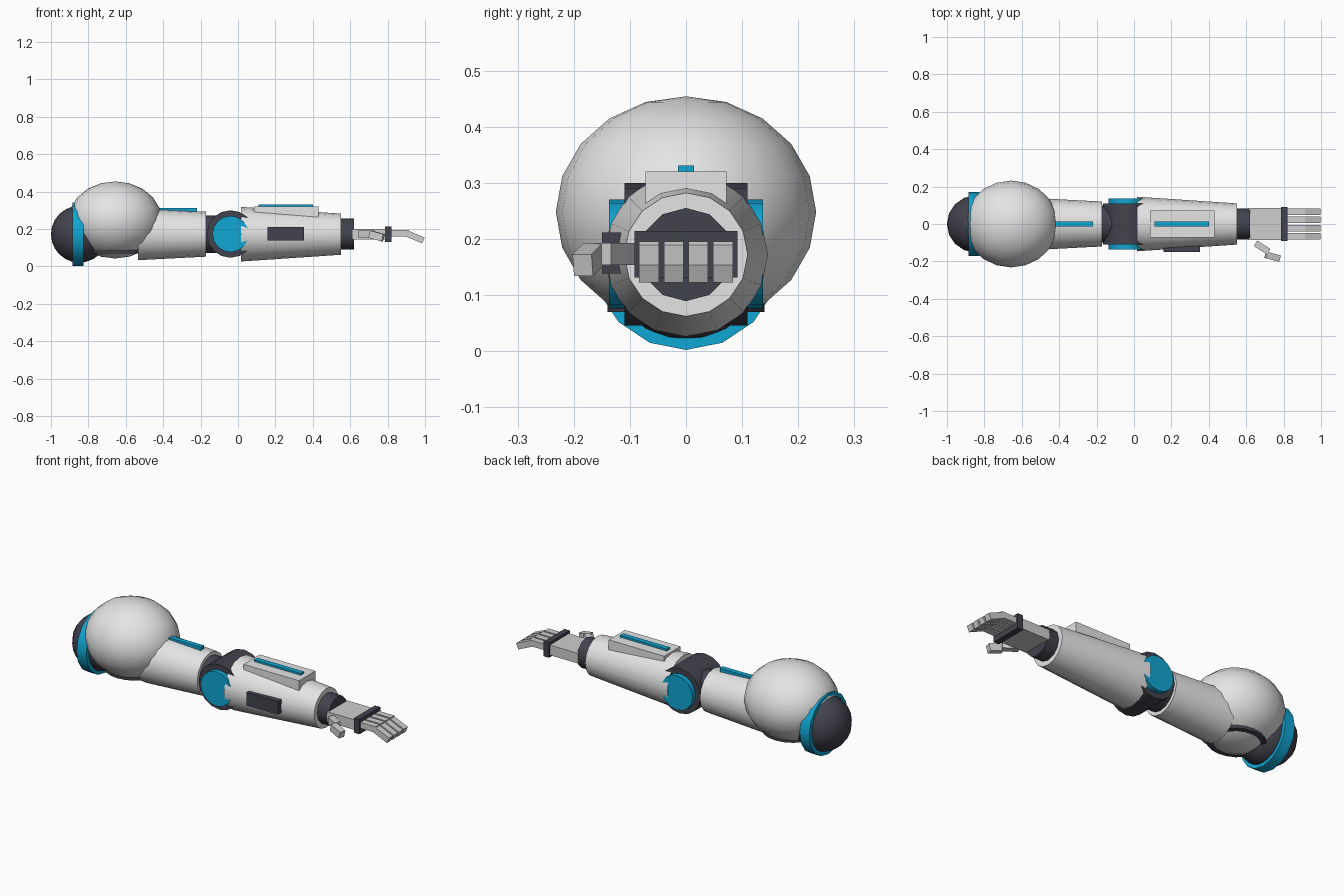
import bpy, math
from mathutils import Vector

cube = bpy.data.objects.get("Cube")
if cube:
    bpy.data.objects.remove(cube, do_unlink=True)


def material(name, rgb):
    m = bpy.data.materials.new(name)
    m.use_nodes = True
    m.diffuse_color = (*rgb, 1)
    m.node_tree.nodes["Principled BSDF"].inputs["Base Color"].default_value = (*rgb, 1)
    return m


WHITE = material("shell_white", (0.78, 0.78, 0.78))
GREY = material("hand_grey", (0.62, 0.62, 0.62))
DARK = material("joint_dark", (0.055, 0.055, 0.075))
CYAN = material("accent_cyan", (0.005, 0.38, 0.65))
AXIS_Z = 0.172  # height of the arm's long axis


def finish(name, mat, smooth=True):
    ob = bpy.context.object
    ob.name = name
    ob.data.materials.append(mat)
    if smooth:
        bpy.ops.object.shade_smooth_by_angle(angle=math.radians(35))
    return ob


def box(name, mat, x, y, z):
    """Box from its (min, max) range on each axis."""
    lo, hi = Vector((x[0], y[0], z[0])), Vector((x[1], y[1], z[1]))
    bpy.ops.mesh.primitive_cube_add(size=1, location=(lo + hi) / 2)
    bpy.context.object.scale = hi - lo
    return finish(name, mat, False)


def link(name, mat, start, end, width, height):
    """Box running from start to end, for finger bones."""
    a, b = Vector(start), Vector(end)
    d = b - a
    bpy.ops.mesh.primitive_cube_add(size=1, location=(a + b) / 2)
    ob = bpy.context.object
    ob.scale = (d.length, width, height)
    ob.rotation_euler = (0, -math.asin(d.z / d.length), math.atan2(d.y, d.x))
    return finish(name, mat, False)


def tube(name, mat, x0, x1, r0, r1, sides=16):
    """Tapered cylinder along the arm."""
    bpy.ops.mesh.primitive_cone_add(vertices=sides, radius1=r0, radius2=r1, depth=x1 - x0,
                                    location=((x0 + x1) / 2, 0, AXIS_Z),
                                    rotation=(0, math.pi / 2, 0))
    return finish(name, mat)


def ball(name, mat, loc, scale, segments, rings):
    bpy.ops.mesh.primitive_uv_sphere_add(segments=segments, ring_count=rings,
                                         radius=1, location=loc)
    bpy.context.object.scale = scale
    return finish(name, mat)


def cross_pin(name, mat, x, radius, half_width, sides):
    """Cylinder running across the arm."""
    bpy.ops.mesh.primitive_cylinder_add(vertices=sides, radius=radius, depth=2 * half_width,
                                        location=(x, 0, AXIS_Z + 0.001),
                                        rotation=(math.pi / 2, 0, 0))
    return finish(name, mat)


# Shoulder: joint ball, collar, rounded cap and the dark rim under it
ball("shoulder_ball", DARK, (-0.848, 0, AXIS_Z), (0.152, 0.152, 0.152), 16, 12)
tube("shoulder_collar", CYAN, -0.885, -0.825, 0.17, 0.17)
ball("shoulder_cap", WHITE, (-0.657, 0, 0.248), (0.25, 0.232, 0.206), 20, 10)
bpy.ops.mesh.primitive_cylinder_add(vertices=20, radius=0.152, depth=0.034,
                                    location=(-0.653, 0, 0.087))
bpy.context.object.scale.y = 0.92
finish("shoulder_cap_rim", DARK)

# Upper arm
tube("upper_arm", WHITE, -0.535, -0.17, 0.139, 0.12)
box("upper_arm_strip", CYAN, (-0.46, -0.22), (-0.014, 0.014), (0.28, 0.312))

# Elbow
tube("elbow_neck", DARK, -0.18, -0.04, 0.1, 0.1)
cross_pin("elbow_hub", DARK, -0.04, 0.127, 0.11, 16)
cross_pin("elbow_caps", CYAN, -0.04, 0.097, 0.137, 16)

# Forearm with top plate and side panel
tube("forearm", WHITE, 0.015, 0.55, 0.146, 0.11)
box("forearm_plate", WHITE, (0.085, 0.43), (-0.072, 0.072), (0.25, 0.32))
box("forearm_strip", CYAN, (0.11, 0.4), (-0.014, 0.014), (0.31, 0.331))
box("forearm_side_panel", DARK, (0.157, 0.353), (-0.15, -0.115), (0.138, 0.211))

# Wrist and palm
tube("wrist", DARK, 0.54, 0.62, 0.083, 0.083, 12)
box("palm", GREY, (0.612, 0.79), (-0.085, 0.085), (0.143, 0.2))
box("knuckle_band", DARK, (0.787, 0.82), (-0.092, 0.092), (0.131, 0.214))

# Four fingers, two bones each
for i in range(4):
    y = -0.066 + 0.044 * i
    link(f"finger_{i + 1}_base", GREY, (0.81, y, 0.178), (0.915, y, 0.178), 0.035, 0.034)
    link(f"finger_{i + 1}_tip", GREY, (0.908, y, 0.174), (0.991, y, 0.138), 0.035, 0.034)

# Thumb
link("thumb_base", GREY, (0.65, -0.103, 0.173), (0.72, -0.148, 0.173), 0.035, 0.04)
link("thumb_tip", GREY, (0.706, -0.165, 0.172), (0.776, -0.184, 0.153), 0.035, 0.04)
